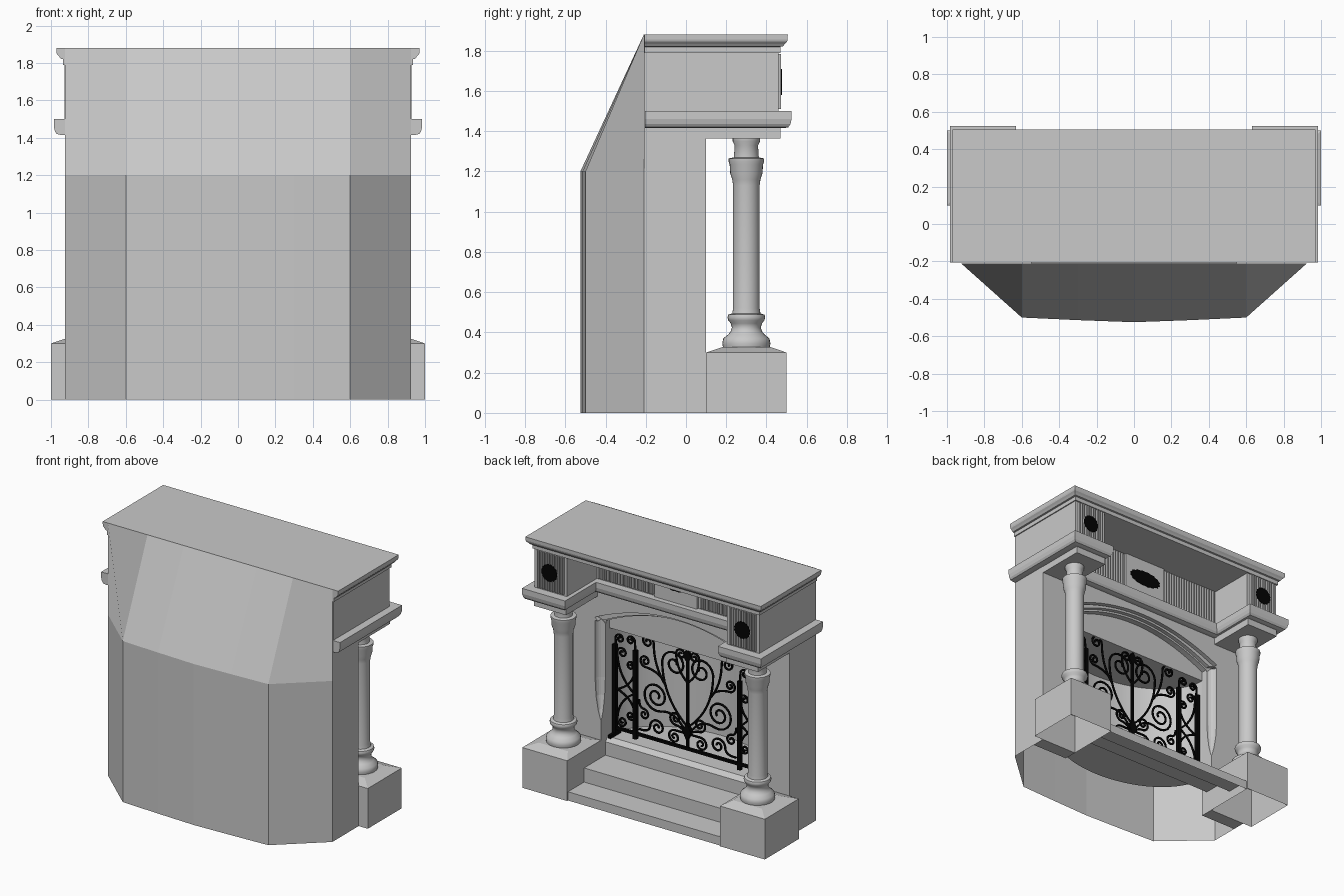
import bpy, bmesh, math
from mathutils import Vector

if "Cube" in bpy.data.objects:
    bpy.data.objects.remove(bpy.data.objects["Cube"])


def material(name, rgb):
    m = bpy.data.materials.new(name)
    m.use_nodes = True
    m.diffuse_color = (*rgb, 1)
    bsdf = next(n for n in m.node_tree.nodes if n.type == "BSDF_PRINCIPLED")
    bsdf.inputs["Base Color"].default_value = (*rgb, 1)
    return m


STONE = material("grey stone", (0.585, 0.585, 0.585))
IRON = material("black iron", (0.001, 0.001, 0.001))


def add_mesh(name, verts, faces, mat=STONE, smooth=False):
    bm = bmesh.new()
    vs = [bm.verts.new(v) for v in verts]
    for f in faces:
        bm.faces.new([vs[i] for i in f])
    bmesh.ops.recalc_face_normals(bm, faces=bm.faces)
    me = bpy.data.meshes.new(name)
    bm.to_mesh(me)
    bm.free()
    me.materials.append(mat)
    ob = bpy.data.objects.new(name, me)
    bpy.context.collection.objects.link(ob)
    if smooth:
        bpy.ops.object.select_all(action="DESELECT")
        ob.select_set(True)
        bpy.context.view_layer.objects.active = ob
        bpy.ops.object.shade_smooth_by_angle(angle=math.radians(40))
    return ob


def loft(name, rings, bottom=True, top=True, mat=STONE, smooth=False):
    """Join equal rings of points into one solid."""
    n = len(rings[0])
    faces = [(r * n + i, r * n + (i + 1) % n, (r + 1) * n + (i + 1) % n, (r + 1) * n + i)
             for r in range(len(rings) - 1) for i in range(n)]
    if bottom:
        faces.append(range(n))
    if top:
        faces.append(range((len(rings) - 1) * n, len(rings) * n))
    return add_mesh(name, [p for r in rings for p in r], faces, mat, smooth)


def rect(x0, x1, y0, y1, z):
    return [(x0, y0, z), (x1, y0, z), (x1, y1, z), (x0, y1, z)]


def circle(cx, cy, r, z, sides=28):
    return [(cx + r * math.cos(math.tau * i / sides), cy + r * math.sin(math.tau * i / sides), z)
            for i in range(sides)]


def box(name, x0, x1, y0, y1, z0, z1, mat=STONE):
    return loft(name, [rect(x0, x1, y0, y1, z0), rect(x0, x1, y0, y1, z1)], mat=mat)


def prism(name, pts, y0, y1, mat=STONE):
    return loft(name, [[(x, y, z) for x, z in pts] for y in (y0, y1)], mat=mat)


# Rear chimney shell, open underneath
half = [(0.925, 0.0), (0.925, -0.21), (0.6, -0.5), (0.3, -0.514)]
plan = half + [(0, -0.525)] + [(-x, y) for x, y in reversed(half)]
n = len(plan)
shell = [(x, y, z) for z in (0, 1.2) for x, y in plan]
shell += [(x, max(y, -0.21), 1.88) for x, y in plan]
add_mesh("chimney_shell", shell,
         [(r * n + i, r * n + i + 1, r * n + n + i + 1, r * n + n + i)
          for r in range(2) for i in range(n - 1)])

# Front wall in two layers, so that the arch has a stepped edge
W, SPRING, RISE, CEILING = 0.63, 1.17, 0.16, 1.1


def arch(w, lift, steps=24):
    xs = [-w + 2 * w * i / steps for i in range(steps + 1)]
    return [(x, SPRING + lift + RISE * (1 - (x / w) ** 2)) for x in xs]


def wall(name, curve_pts, y0, y1):
    return prism(name, [(-0.925, 0), (-W, 0), (-W, SPRING - 0.02)] + curve_pts
                 + [(W, SPRING - 0.02), (W, 0), (0.925, 0), (0.925, 1.42), (-0.925, 1.42)], y0, y1)


wall("front_wall_back", arch(W, 0), 0, 0.045)
front = wall("front_wall", arch(W + 0.05, 0.035), 0.045, 0.1)
prism("arch_trim", arch(W, 0.015) + arch(W + 0.045, 0.03)[::-1], 0.04, 0.075)

# Hollow jamb edges, running out to a point at the foot
for s in (1, -1):
    cutter = loft("jamb_cutter", [circle(s * W, 0.1, r, z, 20) for r, z in
                  ((0.004, 0.45), (0.025, 0.52), (0.042, 0.62), (0.05, 0.75), (0.05, SPRING + 0.01))])
    cutter.hide_render = True
    mod = front.modifiers.new("jamb_cut", "BOOLEAN")
    mod.operation, mod.object, mod.solver = "DIFFERENCE", cutter, "EXACT"
    bpy.context.view_layer.objects.active = front
    bpy.ops.object.modifier_apply(modifier=mod.name)
    bpy.data.objects.remove(cutter)

# Rounded firebox: wall, floor, ceiling and the panel above its mouth
bow = [(W * math.cos(t), -0.43 * math.sin(t))
       for t in [math.pi * i / 32 for i in range(33)]]
k = len(bow)
add_mesh("firebox_wall", [(x, y, z) for z in (0.3, CEILING) for x, y in bow],
         [(i, i + 1, k + i + 1, k + i) for i in range(k - 1)], smooth=True)
for name, z in (("firebox_floor", 0.3), ("firebox_ceiling", CEILING)):
    add_mesh(name, [(x, y, z) for x, y in bow], [range(k)])
box("arch_back_panel", -0.7, 0.7, -0.01, 0, CEILING, 1.42)

# Steps up to the hearth, open underneath
steps = [(0.49, 0), (0.49, 0.065), (0.3, 0.065), (0.3, 0.17), (0.05, 0.17),
         (0.05, 0.27), (0.02, 0.3), (0, 0.3)]
add_mesh("hearth_steps", [(x, y, z) for x in (-W, W) for y, z in steps],
         [(i, i + 1, len(steps) + i + 1, len(steps) + i) for i in range(len(steps) - 1)])

# Top slab with its cornice moulding
cornice = [(0, 1.79), (0, 1.82), (0.012, 1.822), (0.022, 1.835), (0.032, 1.845),
           (0.035, 1.855), (0.036, 1.88)]
loft("top_cornice", [rect(-0.935 - d, 0.935 + d, -0.207, 0.47 + d, z) for d, z in cornice])

# Recessed middle frieze and its ledge
ledge = [(0, 1.415), (0.024, 1.42), (0.034, 1.435), (0.04, 1.46), (0.04, 1.5)]
box("middle_frieze", -0.67, 0.67, 0, 0.105, 1.42, 1.8)
loft("middle_ledge", [rect(-0.68, 0.68, 0, 0.12 + d, z) for d, z in ledge])
box("middle_plaque", -0.175, 0.175, 0.1, 0.122, 1.5, 1.79)


def reeds(name, x0, x1, y, count):
    pitch = (x1 - x0) / count
    pts = []
    for i in range(count):
        x = x0 + i * pitch
        pts += [(x, y), (x + pitch * 0.2, y + 0.012), (x + pitch * 0.65, y + 0.012),
                (x + pitch * 0.8, y)]
    pts += [(x1, y), (x1, y - 0.01), (x0, y - 0.01)]
    loft(name, [[(px, py, z) for px, py in pts] for z in (1.51, 1.785)])


def rosette(name, cx, y, rx, rz):
    pts = []
    for i in range(32):
        t, f = math.tau * i / 32, 1 if i % 2 else 0.92
        pts.append((cx + rx * f * math.cos(t), 1.645 + rz * f * math.sin(t)))
    prism(name, pts, y, y + 0.006, IRON)


rosette("middle_rosette", 0, 0.12, 0.14, 0.06)

column = [(0.116, 0.325), (0.12, 0.345), (0.115, 0.37), (0.09, 0.39), (0.078, 0.405),
          (0.072, 0.425), (0.078, 0.445), (0.09, 0.46), (0.094, 0.475), (0.09, 0.488),
          (0.07, 0.495), (0.066, 0.52), (0.066, 1.13), (0.07, 1.16), (0.08, 1.19),
          (0.083, 1.235), (0.088, 1.25), (0.088, 1.265), (0.062, 1.27), (0.058, 1.33),
          (0.068, 1.35), (0.068, 1.365)]

for s, side in ((1, "left"), (-1, "right")):
    def R(x0, x1, y0, y1, z):
        return rect(s * x0, s * x1, y0, y1, z)

    # Pedestal, column and the entablature block above it
    loft(side + "_pedestal", [R(0.63, 1, 0.1, 0.5, 0), R(0.63, 1, 0.1, 0.5, 0.3),
                              R(0.68, 0.92, 0.18, 0.42, 0.327)], bottom=False)
    loft(side + "_column", [circle(s * 0.8, 0.3, r, z) for r, z in column], smooth=True)
    box(side + "_column_cap", s * 0.66, s * 0.923, 0.09, 0.47, 1.365, 1.43)
    box(side + "_frieze_block", s * 0.66, s * 0.927, -0.2, 0.46, 1.42, 1.8)
    loft(side + "_ledge", [R(0.67 - d, 0.945 + d, -0.205, 0.485 + d, z) for d, z in ledge])
    reeds(side + "_block_reeds", min(s * 0.68, s * 0.905), max(s * 0.68, s * 0.905), 0.46, 11)
    reeds(side + "_middle_reeds", min(s * 0.19, s * 0.65), max(s * 0.19, s * 0.65), 0.105, 20)
    rosette(side + "_rosette", s * 0.795, 0.471, 0.066, 0.066)


# Wrought iron fire screen
def scroll(start, centre, r, angle, turns):
    """A stem that sweeps from start into an inward spiral."""
    spin = 1 if turns > 0 else -1
    a, c, p = math.radians(angle), Vector(centre), Vector(start)
    first = c + r * Vector((math.cos(a), math.sin(a)))
    tangent = spin * Vector((-math.sin(a), math.cos(a)))
    ctrl = first - tangent * (first - p).length * 0.55
    pts = [(1 - t) ** 2 * p + 2 * t * (1 - t) * ctrl + t * t * first
           for t in [i / 10 for i in range(10)]]
    m = int(abs(turns) * 18)
    for i in range(m + 1):
        f, t = 1 - 0.82 * i / m, a + math.tau * turns * i / m
        pts.append(c + r * f * Vector((math.cos(t), math.sin(t))))
    return pts


# start, centre, radius, entry angle, turns
scrolls = [((0, 0.52), (0.11, 0.96), 0.1, 0, 1.5),
           ((0, 0.85), (0.055, 1.05), 0.04, 0, 1.4),
           ((0.03, 0.5), (0.26, 0.68), 0.11, 250, 1.9),
           ((0.02, 0.47), (0.1, 0.56), 0.05, 270, 1.5),
           ((0.02, 0.47), (0.11, 0.42), 0.05, 90, -1.5),
           ((0.4, 0.4), (0.25, 0.45), 0.06, 0, 1.5),
           ((0.4, 0.62), (0.36, 0.52), 0.04, 90, 1.3),
           ((0.18, 0.78), (0.33, 1.07), 0.05, 180, -1.6),
           ((0.2, 0.82), (0.35, 0.92), 0.045, 270, 1.5),
           ((0.44, 0.65), (0.54, 0.93), 0.04, 0, 1.4),
           ((0.58, 0.65), (0.47, 0.85), 0.035, 180, -1.4),
           ((0.44, 0.65), (0.54, 0.42), 0.04, 0, -1.4),
           ((0.58, 0.65), (0.47, 0.48), 0.035, 180, 1.4),
           ((0.43, 0.98), (0.47, 1.04), 0.035, 180, -1.4),
           ((0.59, 0.98), (0.56, 1.03), 0.035, 0, 1.4)]
curve = bpy.data.curves.new("fire_screen_scrolls", "CURVE")
curve.dimensions = "3D"
curve.bevel_depth, curve.bevel_resolution = 0.008, 1
curve.materials.append(IRON)
for s in (1, -1):
    for data in scrolls:
        pts = scroll(*data)
        sp = curve.splines.new("POLY")
        sp.points.add(len(pts) - 1)
        for p, (x, z) in zip(sp.points, pts):
            p.co = (s * x, -0.02, z, 1)
    side = "left" if s > 0 else "right"
    for x, part in ((0.43, "inner"), (0.6, "outer")):
        box(f"{side}_{part}_screen_post", s * x - 0.014, s * x + 0.014, -0.034, -0.006, 0.32, 0.98, IRON)
    box(side + "_screen_foot", s * 0.59, s * 0.61, -0.08, 0.045, 0.3, 0.325, IRON)
bpy.context.collection.objects.link(bpy.data.objects.new("fire_screen_scrolls", curve))
box("screen_bottom_rail", -0.6, 0.6, -0.03, -0.01, 0.35, 0.37, IRON)
box("screen_centre_bar", -0.008, 0.008, -0.028, -0.012, 0.35, 1.08, IRON)
prism("screen_finial", [(0, 1.0), (0.035, 1.05), (0, 1.11), (-0.035, 1.05)], -0.03, -0.01, IRON)
prism("screen_boss", [(0, 0.42), (0.035, 0.49), (0, 0.56), (-0.035, 0.49)], -0.035, -0.005, IRON)
